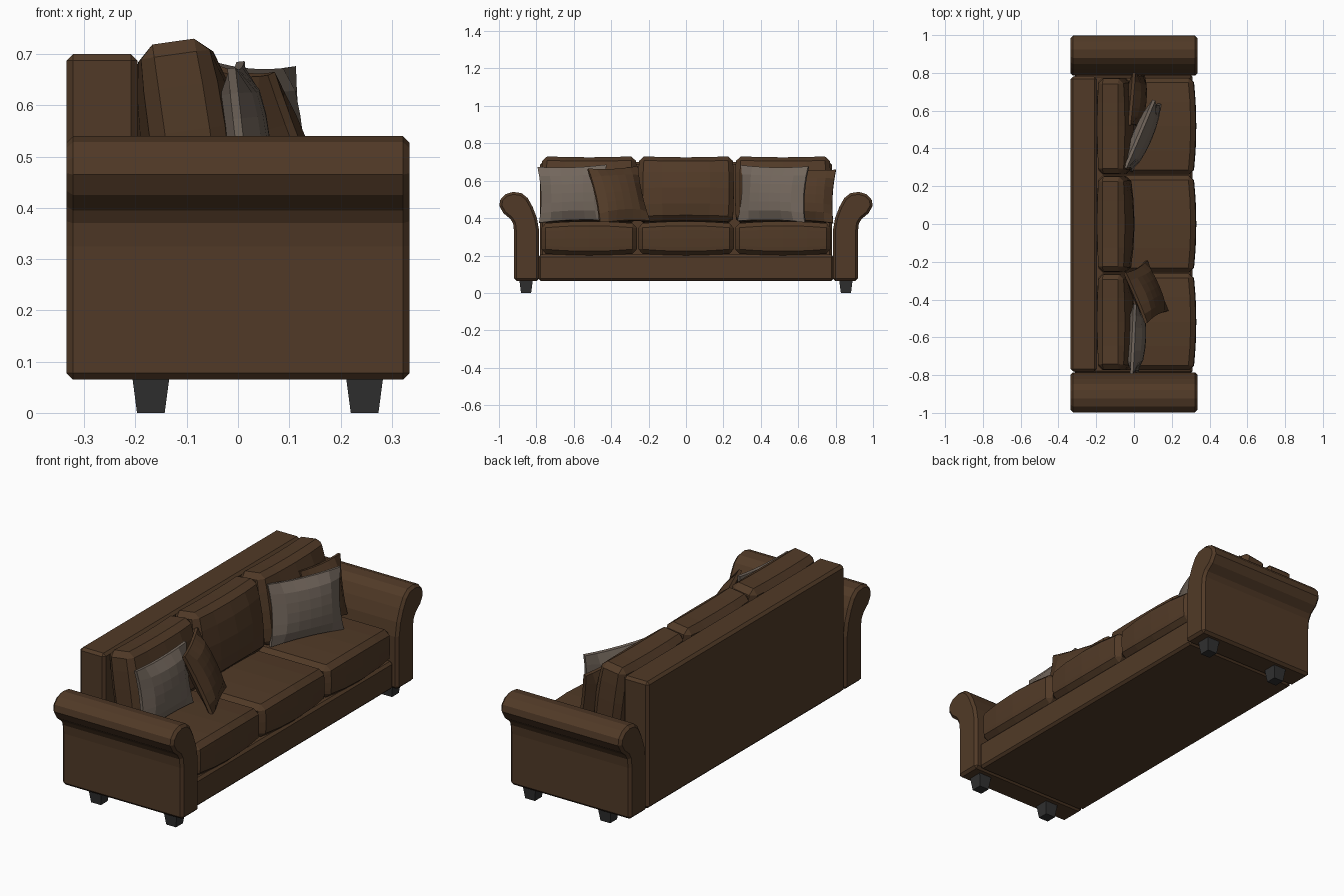
import bpy, bmesh, math
from mathutils import Matrix, Vector

if "Cube" in bpy.data.objects:
    bpy.data.objects.remove(bpy.data.objects["Cube"])


def material(name, rgb):
    m = bpy.data.materials.new(name)
    m.diffuse_color = (*rgb, 1)
    m.use_nodes = True
    m.node_tree.nodes["Principled BSDF"].inputs["Base Color"].default_value = m.diffuse_color
    return m


BROWN = material("brown leather", (0.082, 0.042, 0.020))
GREY = material("grey fabric", (0.170, 0.135, 0.108))
DARK = material("dark leg", (0.030, 0.030, 0.030))


def finish(name, bm, mat, bevel=0.0, matrix=None):
    bmesh.ops.recalc_face_normals(bm, faces=bm.faces[:])
    me = bpy.data.meshes.new(name)
    bm.to_mesh(me)
    bm.free()
    me.materials.append(mat)
    ob = bpy.data.objects.new(name, me)
    bpy.context.collection.objects.link(ob)
    if matrix:
        ob.matrix_world = matrix
    if bevel:
        mod = ob.modifiers.new("bevel", 'BEVEL')
        mod.width = bevel
        mod.segments = 1
        mod.limit_method = 'ANGLE'
        mod.angle_limit = math.radians(50)
    return ob


def unit_cube(cuts=0):
    bm = bmesh.new()
    bmesh.ops.create_cube(bm, size=2)
    if cuts:
        bmesh.ops.subdivide_edges(bm, edges=bm.edges[:], cuts=cuts, use_grid_fill=True)
    return bm


def box(name, lo, hi, mat, bevel):
    bm = unit_cube()
    lo, hi = Vector(lo), Vector(hi)
    for v in bm.verts:
        v.co = Vector([(lo[i] + hi[i]) / 2 + v.co[i] * (hi[i] - lo[i]) / 2 for i in range(3)])
    return finish(name, bm, mat, bevel)


# Frame: base and back panel
box("base", (-0.32, -0.79, 0.065), (0.31, 0.79, 0.205), BROWN, 0.012)
box("back_panel", (-0.335, -0.78, 0.065), (-0.196, 0.78, 0.70), BROWN, 0.013)

# Rolled arms: y-z profile extruded along x
ARM = [(0.785, 0.065), (0.785, 0.33), (0.797, 0.40), (0.82, 0.46), (0.846, 0.507),
       (0.88, 0.534), (0.925, 0.54), (0.965, 0.528), (0.993, 0.498), (0.998, 0.465),
       (0.975, 0.425), (0.938, 0.395), (0.924, 0.37), (0.919, 0.325), (0.919, 0.065)]
for side, label in ((-1, "right"), (1, "left")):
    bm = bmesh.new()
    f = bm.faces.new([bm.verts.new((-0.335, side * y, z)) for y, z in ARM])
    ext = bmesh.ops.extrude_face_region(bm, geom=[f])
    for g in ext["geom"]:
        if isinstance(g, bmesh.types.BMVert):
            g.co.x = 0.335
    finish(label + "_arm", bm, BROWN, 0.013)

# Tapered legs
for x, nx in ((-0.17, "back"), (0.247, "front")):
    for y, ny in ((-0.855, "right"), (0.855, "left")):
        bm = unit_cube()
        for v in bm.verts:
            top = v.co.z > 0
            r = 0.036 if top else 0.027
            v.co = Vector((x + v.co.x * r, y + v.co.y * r, 0.068 if top else 0.0))
        finish(f"{nx}_{ny}_leg", bm, DARK)

# Seat and back cushions
for i, label in ((-1, "right"), (0, "middle"), (1, "left")):
    bm = unit_cube(3)
    for v in bm.verts:
        u, w, h = v.co
        x = 0.06 + 0.25 * u
        if u > 0:
            x += u * (0.014 * (1 - w * w) + 0.006 * (1 - h * h))
        z = 0.291 + 0.08 * h + h * 0.012 * (1 - w * w)
        v.co = Vector((x, i * 0.518 + w * 0.256, z))
    finish(label + "_seat_cushion", bm, BROWN, 0.024)

    bm = unit_cube(3)
    for v in bm.verts:
        u, w, h = v.co
        puff = (1 - w * w) * (1 - h * h)
        v.co = Vector((0.067 * u + u * 0.03 * puff + (0.006 * (1 - h * h) if u > 0 else 0),
                       w * 0.25 + w * 0.006 * (1 - h * h),
                       0.177 * h - h * 0.006 * (1 - w * w)))
    mat = Matrix.Translation((-0.102, i * 0.518, 0.55)) @ Matrix.Rotation(math.radians(-8), 4, 'Y')
    finish(label + "_back_cushion", bm, BROWN, 0.026, mat)


# Throw pillows: pinched outline, puffed middle
def pillow(name, centre, w, h, t, yaw, lean, roll, mat):
    bm = unit_cube(5)
    for v in bm.verts:
        s, a, b = v.co
        puff = math.sqrt(max(0, (1 - a * a) * (1 - b * b)))
        v.co = Vector((s * (0.008 + (t / 2 - 0.008) * puff),
                       a * w / 2 * (1 - 0.08 * (1 - b * b)),
                       b * h / 2 * (1 - 0.06 * (1 - a * a))))
    rot = (Matrix.Rotation(math.radians(yaw), 4, 'Z')
           @ Matrix.Rotation(math.radians(-lean), 4, 'Y')
           @ Matrix.Rotation(math.radians(roll), 4, 'X'))
    finish(name, bm, mat, 0, Matrix.Translation(centre) @ rot)


pillow("right_grey_pillow", (0.012, -0.605, 0.53), 0.37, 0.30, 0.10, -3, 6, 2, GREY)
pillow("right_brown_pillow", (0.065, -0.36, 0.523), 0.29, 0.32, 0.10, 22, 24, 3, BROWN)
pillow("left_grey_pillow", (0.045, 0.467, 0.53), 0.39, 0.30, 0.10, -23, 7, -1, GREY)
pillow("left_brown_pillow", (0.012, 0.655, 0.52), 0.28, 0.29, 0.10, -5, 10, -2, BROWN)
